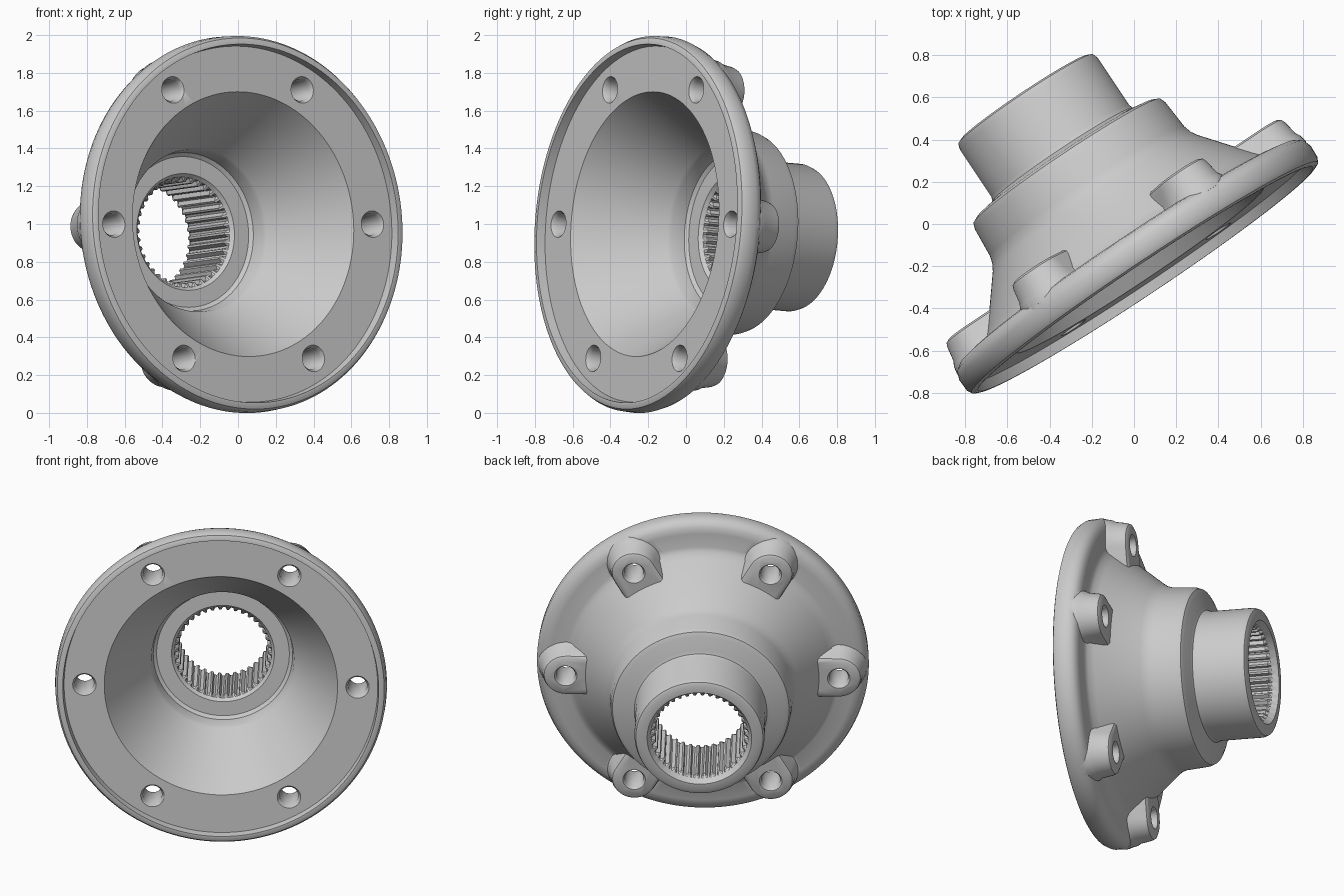
import bpy, bmesh
from math import sin, cos, pi, radians
from mathutils import Matrix, Vector

if "Cube" in bpy.data.objects:
    bpy.data.objects.remove(bpy.data.objects["Cube"])

# Part frame: local Z is the bore axis, pointing from flange face to hub end
yaw, dip = radians(33.7), radians(4.3)
X = Vector((cos(yaw), sin(yaw), 0))
Z = Vector((-sin(yaw) * cos(dip), cos(yaw) * cos(dip), -sin(dip)))
Y = Z.cross(X)
FRAME = Matrix.Translation((0.055, -0.26, 1.003)) @ Matrix((X, Y, Z)).transposed().to_4x4()
TEETH = 38
HOLE_R = 0.823


def make_object(name, bm):
    bmesh.ops.recalc_face_normals(bm, faces=bm.faces)
    bm.transform(FRAME)
    me = bpy.data.meshes.new(name)
    bm.to_mesh(me)
    bm.free()
    ob = bpy.data.objects.new(name, me)
    bpy.context.collection.objects.link(ob)
    return ob


def bridge(bm, a, b):
    n = len(a)
    for i in range(n):
        bm.faces.new((a[i], a[(i + 1) % n], b[(i + 1) % n], b[i]))


def loft(bm, rings):
    """Capped solid through a list of equal-length point rings."""
    loops = [[bm.verts.new(p) for p in ring] for ring in rings]
    for a, b in zip(loops, loops[1:]):
        bridge(bm, a, b)
    bm.faces.new(loops[0])
    bm.faces.new(loops[-1])


def boolean(target, tool, operation):
    mod = target.modifiers.new(operation, 'BOOLEAN')
    mod.operation, mod.solver, mod.object = operation, 'EXACT', tool
    bpy.context.view_layer.objects.active = target
    bpy.ops.object.modifier_apply(modifier=mod.name)
    bpy.data.objects.remove(tool)


# Flange, cone, collar and hub: one closed profile (axial, radius, spline depth)
profile = [
    (0.0, 0.965, 0), (0.008, 0.985, 0), (0.03, 0.997, 0), (0.09, 1.0, 0), (0.125, 0.988, 0),
    (0.147, 0.96, 0), (0.155, 0.92, 0), (0.155, 0.83, 0), (0.168, 0.80, 0),
    (0.20, 0.77, 0), (0.30, 0.687, 0), (0.43, 0.583, 0), (0.46, 0.565, 0), (0.50, 0.553, 0),
    (0.645, 0.542, 0), (0.672, 0.532, 0), (0.685, 0.505, 0), (0.70, 0.42, 0),
    (0.708, 0.40, 0), (0.73, 0.392, 0), (1.0, 0.392, 0), (1.026, 0.383, 0),
    (1.036, 0.36, 0), (1.036, 0.315, 0), (1.0, 0.293, 0), (0.985, 0.292, 0.022),
    (0.635, 0.292, 0.022), (0.62, 0.293, 0), (0.60, 0.31, 0), (0.60, 0.40, 0),
    (0.585, 0.42, 0), (0.51, 0.43, 0), (0.49, 0.44, 0), (0.05, 0.703, 0),
    (0.05, 0.945, 0), (0.0, 0.952, 0),
]
N = TEETH * 4
bm = bmesh.new()
loops = []
for s, r, depth in profile:
    ring = []
    for i in range(N):
        rr = r - (depth if i % 4 < 2 else 0)
        a = 2 * pi * i / N
        ring.append(bm.verts.new((rr * cos(a), rr * sin(a), s)))
    loops.append(ring)
for a, b in zip(loops, loops[1:] + loops[:1]):
    bridge(bm, a, b)
flange = make_object("splined_hub_flange", bm)

# Six bolt bosses: tapered U-shaped pads running into the cone
bm = bmesh.new()
levels = [(0.12, 0.170), (0.16, 0.162), (0.18, 0.150), (0.25, 0.138), (0.27, 0.130), (0.28, 0.112)]
for k in range(6):
    turn = Matrix.Rotation(k * pi / 3, 4, 'Z')
    rings = []
    for s, w in levels:
        pts = [(HOLE_R + w * cos(t), w * sin(t)) for t in
               [-pi / 2 + pi * i / 20 for i in range(21)]]
        pts += [(0.695, w), (0.695, -w)]
        rings.append([turn @ Vector((x, y, s)) for x, y in pts])
    loft(bm, rings)
boolean(flange, make_object("bolt_bosses", bm), 'UNION')

# Six bolt holes with a countersink on both ends
bm = bmesh.new()
for k in range(6):
    turn = Matrix.Rotation(k * pi / 3, 4, 'Z')
    loft(bm, [[turn @ Vector((HOLE_R + r * cos(2 * pi * i / 28), r * sin(2 * pi * i / 28), s))
               for i in range(28)]
              for s, r in [(0.02, 0.075), (0.05, 0.071), (0.075, 0.057),
                           (0.262, 0.057), (0.28, 0.068), (0.36, 0.070)]])
boolean(flange, make_object("bolt_holes", bm), 'DIFFERENCE')

# Smooth shading with crisp edges
bpy.ops.object.select_all(action='DESELECT')
flange.select_set(True)
bpy.context.view_layer.objects.active = flange
bpy.ops.object.shade_smooth_by_angle(angle=radians(35))
